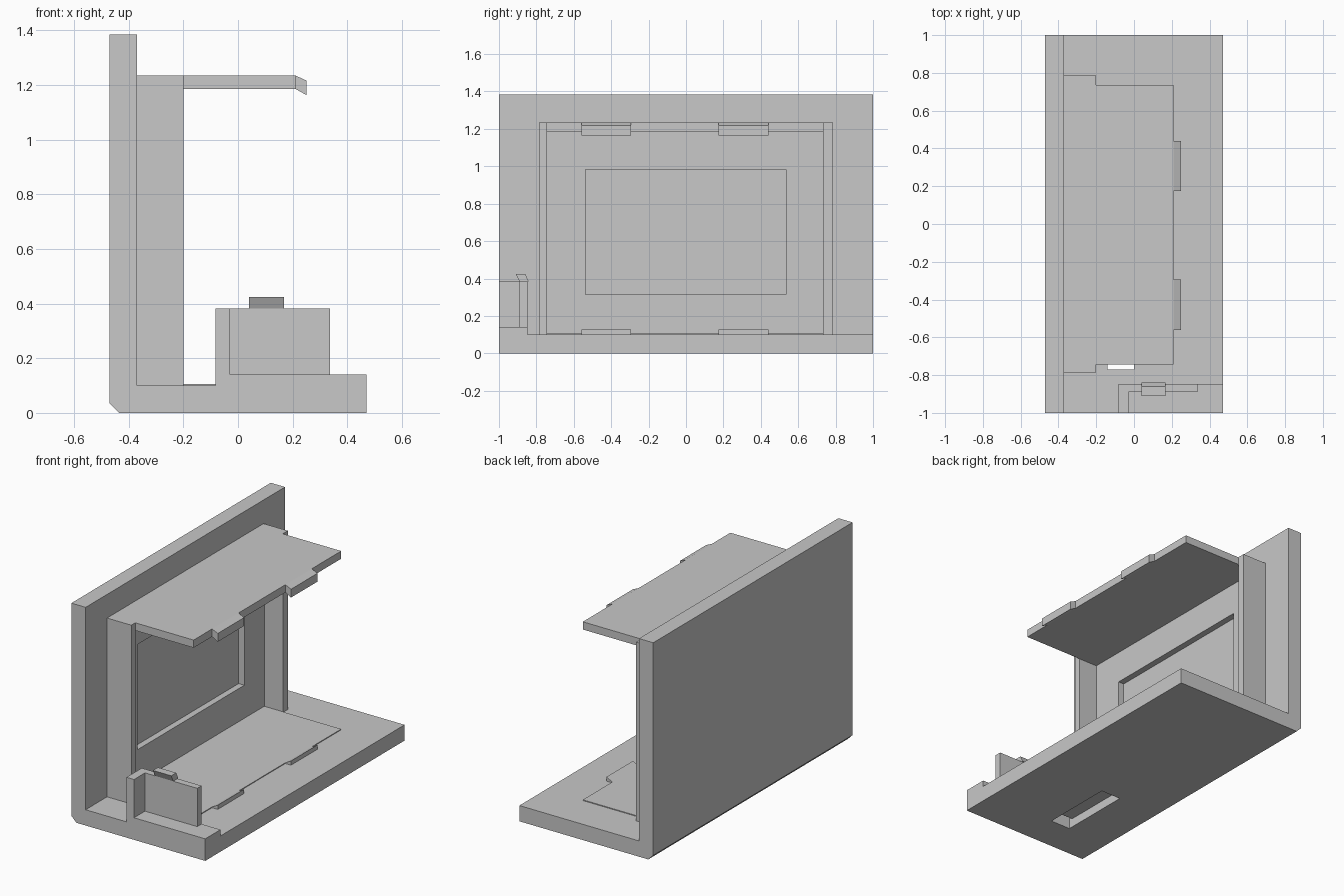
import bpy
import bmesh
from mathutils import Vector

cube = bpy.data.objects.get("Cube")
if cube:
    bpy.data.objects.remove(cube, do_unlink=True)

GREY = (0.58, 0.58, 0.58, 1)
grey = bpy.data.materials.new("plain grey")
grey.use_nodes = True
grey.diffuse_color = GREY
grey.node_tree.nodes["Principled BSDF"].inputs["Base Color"].default_value = GREY


def prism(name, profile, axis, start, end):
    """Extrude a 2D profile along x (profile is y, z) or y (profile is x, z)."""
    bm = bmesh.new()
    place = (lambda a, b: (start, a, b)) if axis == "x" else (lambda a, b: (a, start, b))
    face = bm.faces.new([bm.verts.new(place(a, b)) for a, b in profile])
    out = bmesh.ops.extrude_face_region(bm, geom=[face])
    step = Vector((end - start, 0, 0)) if axis == "x" else Vector((0, end - start, 0))
    moved = [v for v in out["geom"] if isinstance(v, bmesh.types.BMVert)]
    bmesh.ops.translate(bm, vec=step, verts=moved)
    bmesh.ops.recalc_face_normals(bm, faces=bm.faces)
    mesh = bpy.data.meshes.new(name)
    bm.to_mesh(mesh)
    bm.free()
    mesh.materials.append(grey)
    obj = bpy.data.objects.new(name, mesh)
    bpy.context.collection.objects.link(obj)
    return obj


def box(name, x, y, z):
    return prism(name, [(x[0], z[0]), (x[1], z[0]), (x[1], z[1]), (x[0], z[1])], "y", *y)


def cut(target, cutter):
    cutter.hide_render = True
    mod = target.modifiers.new("cut", "BOOLEAN")
    mod.operation = "DIFFERENCE"
    mod.solver = "EXACT"
    mod.object = cutter
    bpy.context.view_layer.objects.active = target
    bpy.ops.object.modifier_apply(modifier=mod.name)
    bpy.data.objects.remove(cutter, do_unlink=True)


BACK, WALL, PANEL, RIM, LID = -0.47, -0.37, -0.33, -0.2, 0.21
FLOOR, TOP, LID_UNDER = 0.1, 1.235, 1.186
INNER = (-0.745, 0.735)

# L-shaped body with a bevelled lower corner and a slot through the base
body = prism("wall_and_base", [
    (BACK + 0.035, 0), (0.47, 0), (0.47, FLOOR), (WALL, FLOOR),
    (WALL, 1.385), (BACK, 1.385), (BACK, 0.035)], "y", -1, 1)
cut(body, box("slot_cutter", (-0.14, 0), (-0.77, -0.3), (-0.1, 0.3)))

# Side walls of the inner frame, and its back panel with a window opening
box("frame_side_front", (WALL, RIM), (-0.785, INNER[0]), (FLOOR, TOP))
box("frame_side_back", (WALL, RIM), (INNER[1], 0.785), (FLOOR, TOP))
panel = box("frame_back_panel", (WALL, PANEL), INNER, (FLOOR, LID_UNDER))
cut(panel, box("window_cutter", (BACK, 0), (-0.537, 0.535), (0.315, 0.983)))

# Upper and lower plates, each with two bent tabs
tab = [(LID, LID_UNDER), (0.25, 1.164), (0.25, 1.217), (LID, TOP)]
for level, flip in (("upper", False), ("lower", True)):
    def height(z):
        return 1.291 - z if flip else z
    box(level + "_plate", (WALL, LID), INNER, sorted((height(LID_UNDER), height(TOP))))
    for side, y0, y1 in (("front", -0.56, -0.295), ("back", 0.175, 0.44)):
        prism(f"{level}_{side}_tab", [(x, height(z)) for x, z in tab], "y", y0, y1)

# Raised step with the clip wall on the front edge
box("front_step", (-0.083, 0.47), (-1, -0.847), (FLOOR, 0.14))
box("clip_post", (-0.083, -0.03), (-1, -0.847), (0.14, 0.383))
box("clip_panel", (-0.03, 0.337), (-0.89, -0.847), (0.14, 0.383))
prism("clip_hook", [(-0.89, 0.383), (-0.84, 0.383), (-0.86, 0.425), (-0.91, 0.425)],
      "x", 0.04, 0.168)
